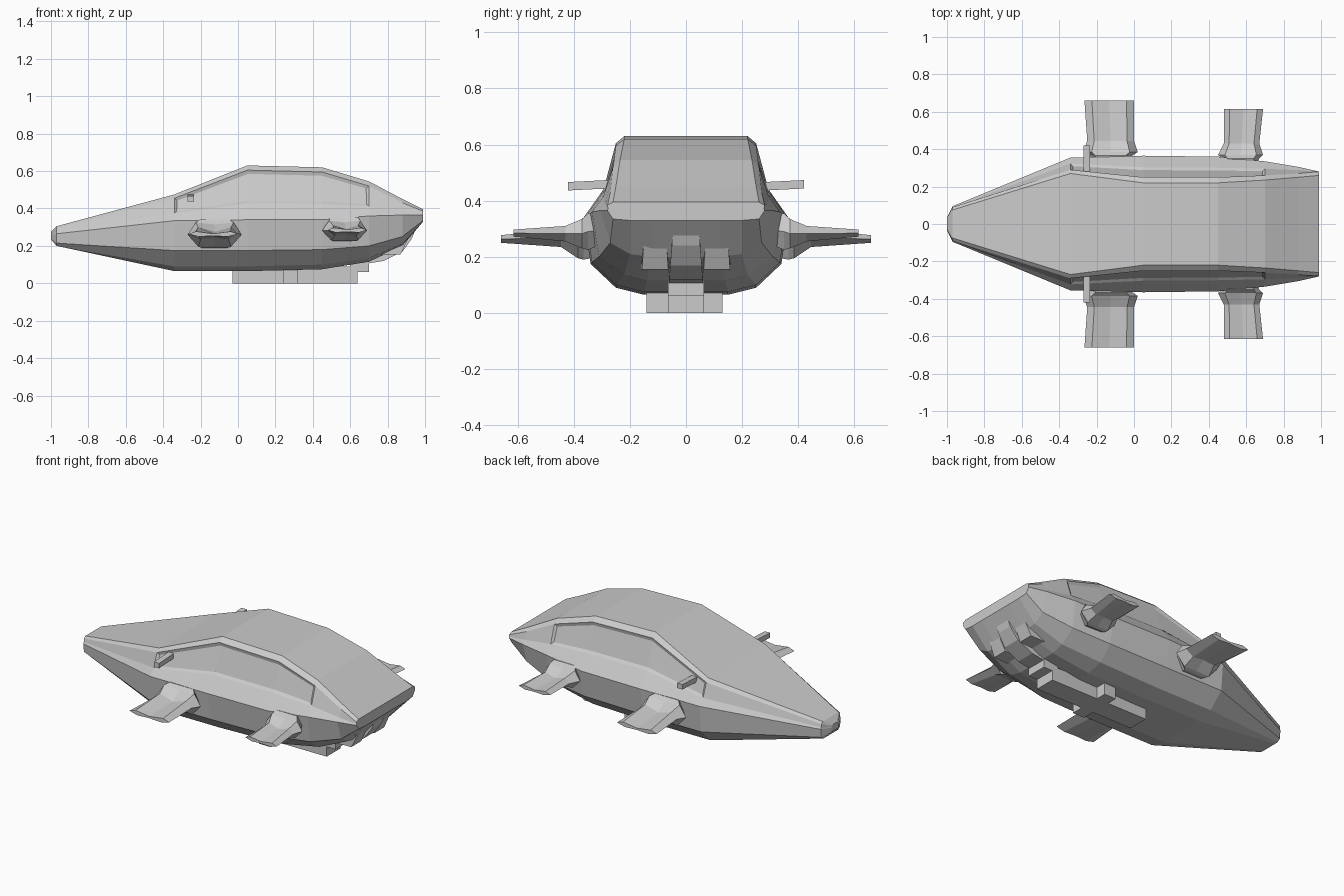
import bpy, bmesh

if "Cube" in bpy.data.objects:
    bpy.data.objects.remove(bpy.data.objects["Cube"])


def make(name, bm):
    bmesh.ops.recalc_face_normals(bm, faces=bm.faces[:])
    me = bpy.data.meshes.new(name)
    bm.to_mesh(me)
    bm.free()
    ob = bpy.data.objects.new(name, me)
    bpy.context.collection.objects.link(ob)
    return ob


def loft(rings):
    """Skin closed rings of points and cap both ends; returns bmesh and rows of faces."""
    bm = bmesh.new()
    vs = [[bm.verts.new(p) for p in r] for r in rings]
    n = len(vs[0])
    rows = []
    for a, b in zip(vs, vs[1:]):
        rows.append([bm.faces.new((a[i], a[(i + 1) % n], b[(i + 1) % n], b[i])) for i in range(n)])
    bm.faces.new(vs[0])
    bm.faces.new(vs[-1])
    return bm, rows


def box(name, x0, x1, y0, y1, z0, z1):
    ring = lambda x: [(x, y0, z0), (x, y1, z0), (x, y1, z1), (x, y0, z1)]
    return make(name, loft([ring(x0), ring(x1)])[0])


def prism(name, profile, y0, y1, taper=0.0):
    """Side profile (x, z) extruded across y, narrowing toward the tail."""
    rings = []
    for y, s in ((y0, 1), (y1, -1)):
        rings.append([(x, y + s * taper * max(0, x - 0.85) * 10, z) for x, z in profile])
    return make(name, loft(rings)[0])


# Hull stations: x, then half-section (y, z): keel, bilge, chine, belt, shoulder, roof edge
stations = [
    (-1.00, (.02, .235), (.03, .235), (.035, .24), (.035, .26), (.03, .27), (.02, .275)),
    (-0.97, (.05, .20), (.07, .20), (.09, .215), (.095, .265), (.09, .295), (.075, .305)),
    (-0.34, (.15, .065), (.25, .09), (.34, .175), (.355, .335), (.29, .455), (.27, .475)),
    (0.05, (.15, .065), (.25, .09), (.34, .175), (.365, .34), (.25, .605), (.22, .63)),
    (0.45, (.15, .075), (.25, .10), (.335, .18), (.36, .34), (.25, .595), (.22, .62)),
    (0.70, (.14, .115), (.22, .135), (.31, .20), (.335, .36), (.26, .52), (.235, .545)),
    (0.88, (.12, .20), (.20, .21), (.27, .25), (.305, .365), (.27, .43), (.25, .45)),
    (0.99, (.12, .33), (.20, .33), (.26, .335), (.28, .365), (.28, .385), (.26, .395)),
]
rings = []
for x, *pts in stations:
    (ey, ez), (fy, fz) = pts[3], pts[4]
    # slightly hollow line above the belt
    pts.insert(4, (ey + .33 * (fy - ey) - .09 * (fz - ez), ez + .33 * (fz - ez)))
    half = [(x, y, z) for y, z in pts]
    rings.append(half + [(px, -py, pz) for px, py, pz in reversed(half)])
bm, rows = loft(rings)
bmesh.ops.recalc_face_normals(bm, faces=bm.faces[:])
# Recessed side panels
for k in (4, 8):
    bmesh.ops.inset_region(bm, faces=[rows[j][k] for j in (2, 3, 4)], thickness=.018, depth=-.01)
make("hull", bm)


# Side fins: flared root, narrow neck, creased flat blade
def fin(name, side, secs):
    rings = []
    for y, x0, x1, z0, z1, dip in secs:
        w, zm = x1 - x0, (z0 + z1) / 2
        ring = [(x0, zm), (x0 + .15 * w, z1), (x0 + .5 * w, z1 - dip), (x1 - .15 * w, z1),
                (x1, zm), (x1 - .2 * w, z0), (x0 + .5 * w, z0 + dip * .3), (x0 + .2 * w, z0)]
        rings.append([(x, side * y, z) for x, z in ring])
    make(name, loft(rings)[0])


front = [(.31, -.22, -.03, .20, .33, 0), (.365, -.24, -.01, .19, .34, 0), (.385, -.27, .02, .195, .325, .01),
         (.445, -.25, 0, .235, .30, .025), (.66, -.265, 0, .25, .277, .012)]
rear = [(.31, .49, .65, .24, .35, 0), (.35, .47, .67, .225, .355, 0), (.37, .45, .69, .23, .335, .01),
        (.43, .48, .67, .255, .31, .02), (.615, .48, .69, .272, .297, .01)]
for side, tag in ((-1, "near"), (1, "far")):
    fin("front_fin_" + tag, side, front)
    fin("rear_fin_" + tag, side, rear)
    # Small canard plates by the windscreen
    lo, hi = sorted((side * .28, side * .42))
    canard = box("canard_" + tag, -.27, -.235, lo, hi, .44, .47)
    for v in canard.data.vertices:
        v.co.z += .05 * (.35 - abs(v.co.y)) * -side
    # Outer thrusters
    lo, hi = sorted((side * .06, side * .16))
    prism("thruster_" + tag, [(.70, .15), (.87, .155), (.91, .24), (.86, .27), (.70, .27)], lo, hi, .015)

# Central thruster, keel skid, cross arm, tail block
prism("central_thruster", [(.66, .10), (.78, .12), (.88, .17), (.93, .24), (.975, .355), (.70, .36)], -.06, .06, .012)
box("keel_skid", -.03, .64, -.065, .065, 0, .09)
box("keel_cross_arm", .24, .32, -.14, .13, 0, .09)
box("keel_tail_block", .60, .70, -.065, .065, .06, .125)
